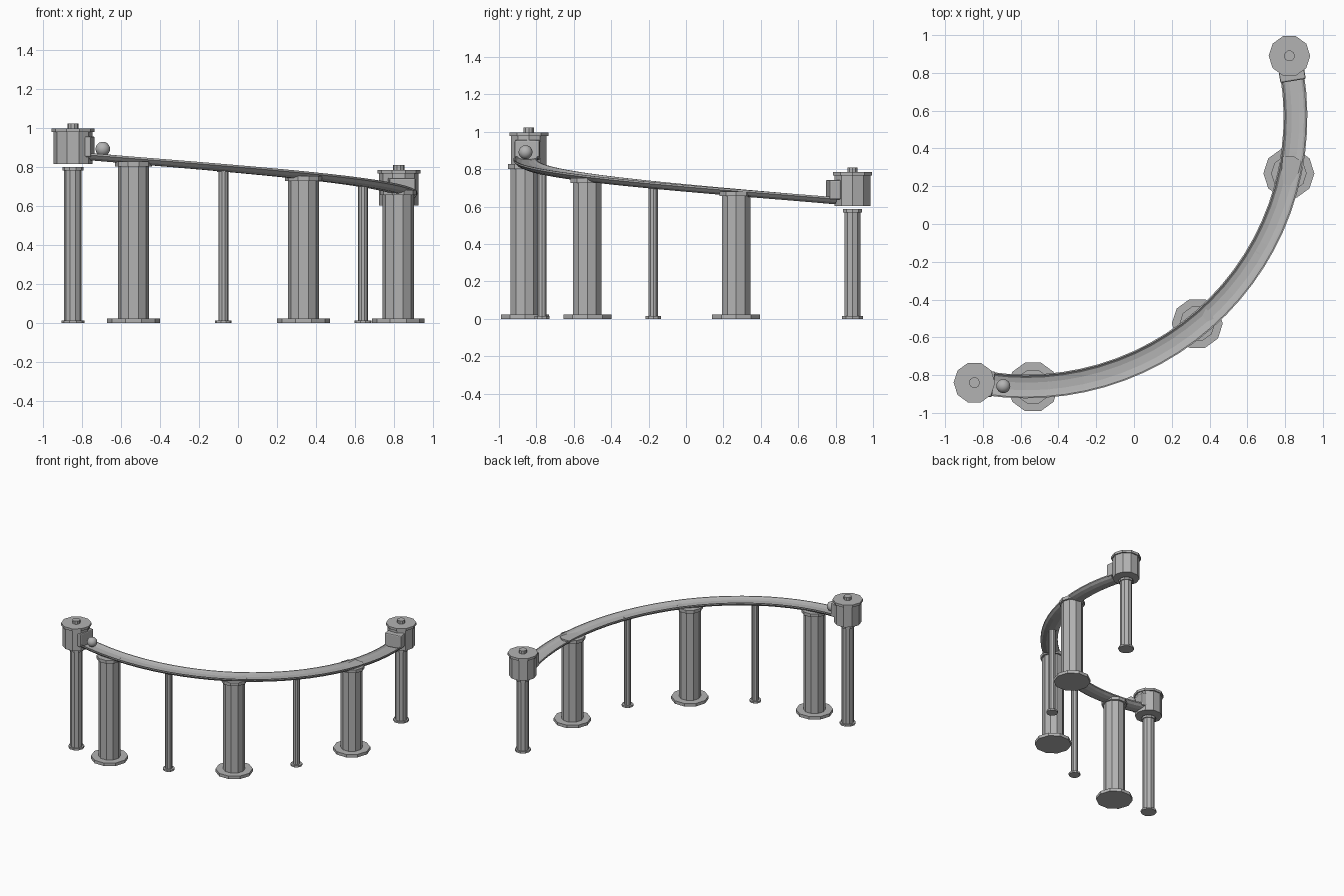
import bpy
import bmesh
from math import sin, cos, radians
from mathutils import Matrix, Vector

default = bpy.data.objects.get("Cube")
if default:
    bpy.data.objects.remove(default, do_unlink=True)

GREY = (0.45, 0.45, 0.45, 1)
grey = bpy.data.materials.new("plain grey")
grey.use_nodes = True
grey.diffuse_color = GREY
grey.node_tree.nodes["Principled BSDF"].inputs["Base Color"].default_value = GREY


def finish(name, bm):
    bmesh.ops.recalc_face_normals(bm, faces=bm.faces)
    mesh = bpy.data.meshes.new(name)
    bm.to_mesh(mesh)
    bm.free()
    mesh.materials.append(grey)
    obj = bpy.data.objects.new(name, mesh)
    bpy.context.collection.objects.link(obj)
    return obj


def stack(name, x, y, discs, sides=10):
    """Ten-sided discs, each (radius, bottom, top), piled on one axis."""
    bm = bmesh.new()
    for radius, low, high in discs:
        spot = Matrix.Translation((x, y, (low + high) / 2))
        turn = Matrix.Rotation(radians(90), 4, "Z")
        bmesh.ops.create_cone(bm, cap_ends=True, segments=sides, radius1=radius,
                              radius2=radius, depth=high - low, matrix=spot @ turn)
    return finish(name, bm)


def column(name, x, y, top, shaft, cap, base, base_h, cap_h):
    stack(name, x, y, [(base, 0, base_h), (shaft, base_h, top - cap_h),
                       (cap, top - cap_h, top)])


# Path of the descending track
CENTRE = Vector((-0.57, 0.565))
RADIUS, START, END = 1.425, -98.5, 9.3
HIGH, LOW = 0.872, 0.65


def path(t):
    a = radians(START + (END - START) * t)
    return a, HIGH + (LOW - HIGH) * t


# Channel track: rounded underside, raised rims and shallow trough
half = [(0.063, 0), (0.056, 0), (0.045, -0.011), (0.02, -0.017)]
under = [(0.022, -0.037), (0.048, -0.026), (0.063, -0.01)]
right = half + []
profile = right + [(-u, v) for u, v in reversed(half)]
profile += [(-u, v) for u, v in reversed(under)] + under
bm = bmesh.new()
rings = []
STEPS = 26
for i in range(STEPS + 1):
    a, z = path(i / STEPS)
    rings.append([bm.verts.new((CENTRE.x + (RADIUS + u) * cos(a),
                                CENTRE.y + (RADIUS + u) * sin(a), z + v))
                  for u, v in profile])
n = len(profile)
for r0, r1 in zip(rings, rings[1:]):
    for k in range(n):
        bm.faces.new((r0[k], r0[(k + 1) % n], r1[(k + 1) % n], r1[k]))
bm.faces.new(rings[0])
bm.faces.new(rings[-1])
finish("track", bm)

# Wide pillars and slim props under the track
for i, (x, y, top) in enumerate([(-0.535, -0.862, 0.828), (0.335, -0.527, 0.752),
                                 (0.82, 0.268, 0.682)]):
    column(f"wide_pillar_{i + 1}", x, y, top, 0.08, 0.094, 0.135, 0.024, 0.026)
for i, (x, y, top) in enumerate([(-0.075, -0.77, 0.79), (0.64, -0.175, 0.715)]):
    column(f"slim_prop_{i + 1}", x, y, top, 0.026, 0.033, 0.043, 0.014, 0.016)

# End towers: post, drum with lid and knob, and a port facing the track
for name, x, y, floor, t in [("start", -0.845, -0.84, 0.815, 0),
                             ("finish", 0.823, 0.89, 0.602, 1)]:
    column(name + "_post", x, y, floor - 0.016, 0.045, 0.054, 0.058, 0.014, 0.018)
    stack(name + "_drum", x, y, [(0.1, floor, floor + 0.163)])
    stack(name + "_lid", x, y, [(0.11, floor + 0.163, floor + 0.182),
                                (0.029, floor + 0.182, floor + 0.207)])
    a, z = path(t)
    along = 0.008 if t == 0 else -0.008
    px = CENTRE.x + RADIUS * cos(a) - along * sin(a)
    py = CENTRE.y + RADIUS * sin(a) + along * cos(a)
    bm = bmesh.new()
    place = (Matrix.Translation((px, py, floor + 0.088)) @ Matrix.Rotation(a, 4, "Z")
             @ Matrix.Diagonal((0.136, 0.06, 0.106, 1)))
    bmesh.ops.create_cube(bm, size=1, matrix=place)
    port = finish(name + "_port", bm)
    bevel = port.modifiers.new("soft edges", "BEVEL")
    bevel.width = 0.008
    bevel.segments = 2

# Marble resting at the high end
bm = bmesh.new()
bmesh.ops.create_uvsphere(bm, u_segments=24, v_segments=16, radius=0.037,
                          matrix=Matrix.Translation((-0.692, -0.858, 0.891)))
for f in bm.faces:
    f.smooth = True
finish("marble", bm)
